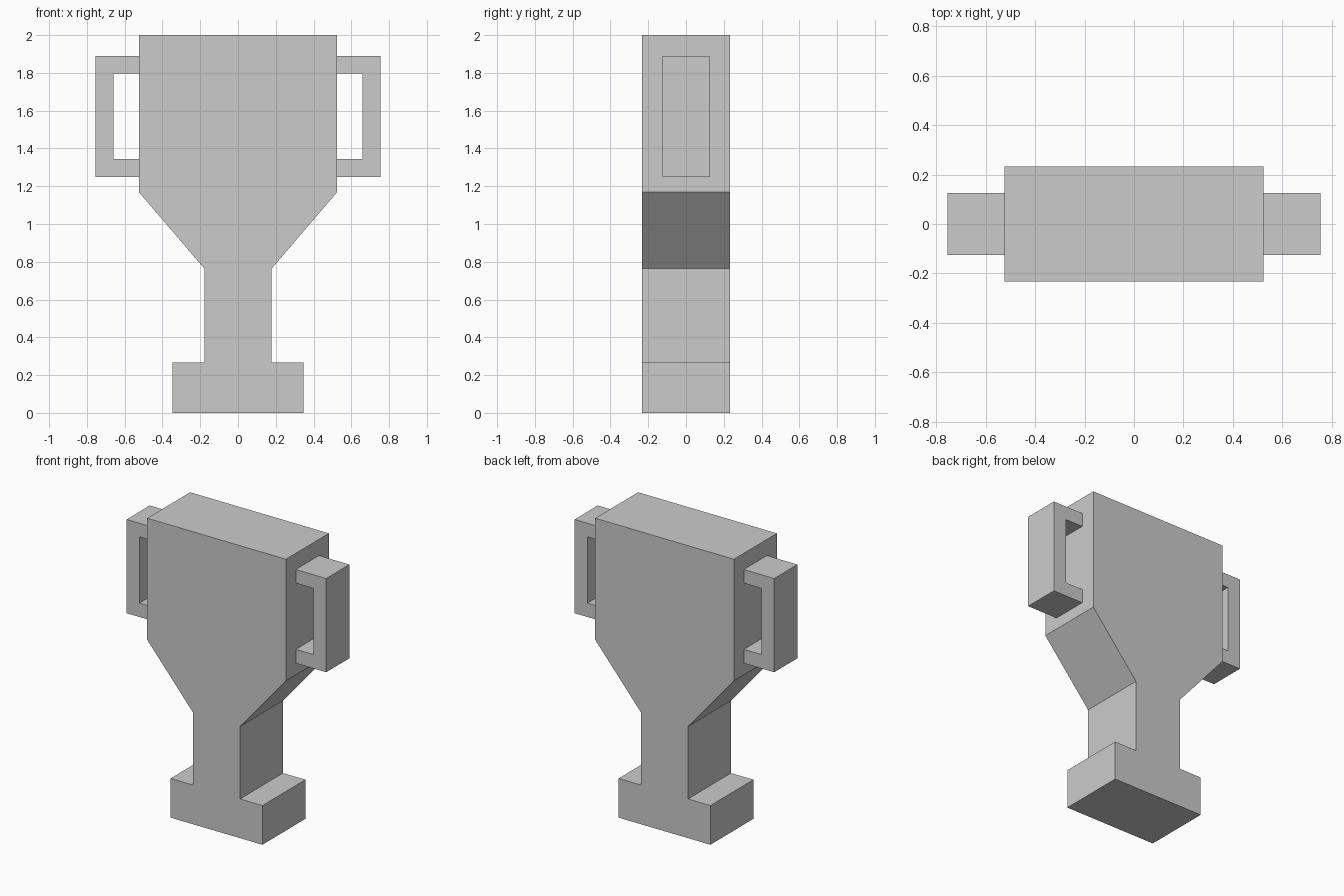
import bpy
import bmesh

if "Cube" in bpy.data.objects:
    bpy.data.objects.remove(bpy.data.objects["Cube"])


def extrude_profile(name, points, half_depth):
    """Closed solid from an (x, z) outline, centred on y = 0."""
    bm = bmesh.new()
    face = bm.faces.new([bm.verts.new((x, -half_depth, z)) for x, z in points])
    geom = bmesh.ops.extrude_face_region(bm, geom=[face])["geom"]
    verts = [g for g in geom if isinstance(g, bmesh.types.BMVert)]
    bmesh.ops.translate(bm, verts=verts, vec=(0, 2 * half_depth, 0))
    bmesh.ops.recalc_face_normals(bm, faces=bm.faces)
    mesh = bpy.data.meshes.new(name)
    bm.to_mesh(mesh)
    bm.free()
    obj = bpy.data.objects.new(name, mesh)
    bpy.context.collection.objects.link(obj)
    return obj


# Cup, stem and base share one continuous outline
half = [(0.347, 0), (0.347, 0.268), (0.178, 0.268), (0.178, 0.764),
        (0.525, 1.169), (0.525, 2)]
outline = half + [(-x, z) for x, z in reversed(half)]
extrude_profile("trophy_body", outline, 0.232)

# Square C-shaped handles, sunk slightly into the cup
handle = [(0.52, 1.248), (0.755, 1.248), (0.755, 1.889), (0.52, 1.889),
          (0.52, 1.796), (0.658, 1.796), (0.658, 1.343), (0.52, 1.343)]
for name, side in (("right_handle", 1), ("left_handle", -1)):
    extrude_profile(name, [(side * x, z) for x, z in handle], 0.125)
